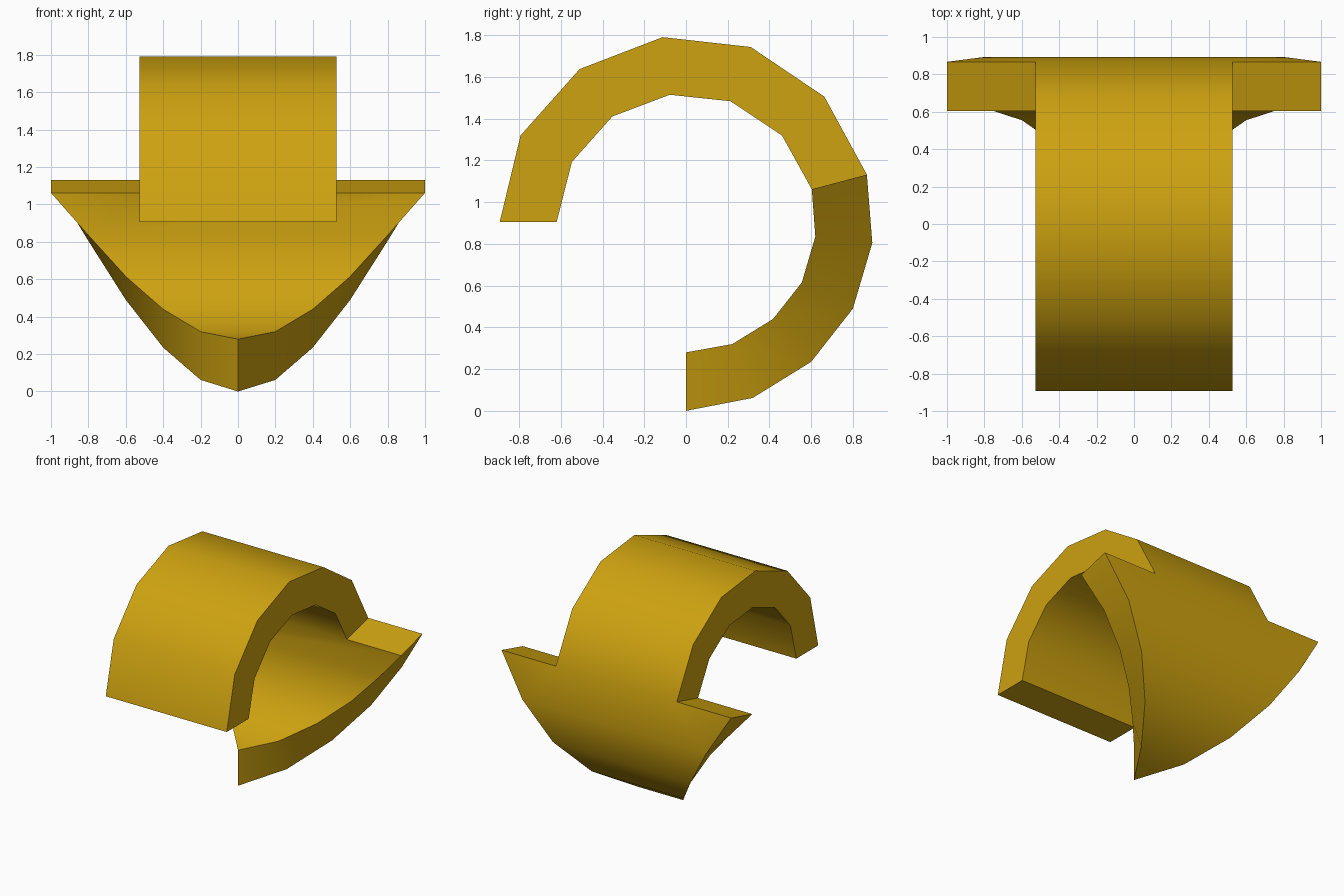
import bpy
import bmesh
import math

cube = bpy.data.objects.get("Cube")
if cube:
    bpy.data.objects.remove(cube, do_unlink=True)

# Gold material
gold = bpy.data.materials.new("gold")
gold.use_nodes = True
colour = (0.61, 0.36, 0.005, 1)
gold.diffuse_color = colour
gold.node_tree.nodes["Principled BSDF"].inputs["Base Color"].default_value = colour

# Side profile (y, z) of the curled band, from shaft end to arrow tip
outer = [(-.893, .905), (-.793, 1.32), (-.51, 1.638), (-.112, 1.791), (.31, 1.744), (.663, 1.506),
         (.867, 1.132), (.893, .805), (.8, .49), (.6, .235), (.32, .062), (0, 0)]
inner = [(-.62, .905), (-.547, 1.193), (-.353, 1.411), (-.078, 1.515), (.213, 1.484), (.46, 1.32),
         (.603, 1.062), (.62, .835), (.555, .615), (.417, .44), (.222, .32), (0, .28)]
SHAFT = 0.527
NECK = 6
LAST = len(outer) - 1

bm = bmesh.new()


def row(profile, i, half):
    y, z = profile[i]
    return [bm.verts.new((x, y, z)) for x in (-half, half)]


# Vertex pairs across the shaft, then across the tapering head
shaft = [[row(p, i, SHAFT) for i in range(NECK + 1)] for p in (outer, inner)]
head = [[row(p, i, (LAST - i) / (LAST - NECK)) for i in range(NECK, LAST)] for p in (outer, inner)]
tip = [bm.verts.new((0, *p[LAST])) for p in (outer, inner)]

# Outer and inner skins
for s, h, t in zip(shaft, head, tip):
    for a, b in zip(s, s[1:]):
        bm.faces.new((a[0], a[1], b[1], b[0]))
    bm.faces.new((h[0][0], s[-1][0], s[-1][1], h[0][1], h[1][1], h[1][0]))
    for a, b in zip(h[1:], h[2:]):
        bm.faces.new((a[0], a[1], b[1], b[0]))
    bm.faces.new((h[-1][0], h[-1][1], t))

# Side walls and barb shoulders
for side in (0, 1):
    for o, n in (shaft, head):
        for i in range(len(o) - 1):
            bm.faces.new((o[i][side], o[i + 1][side], n[i + 1][side], n[i][side]))
    bm.faces.new((head[0][-1][side], tip[0], tip[1], head[1][-1][side]))
    bm.faces.new((shaft[0][-1][side], head[0][0][side], head[1][0][side], shaft[1][-1][side]))

# Flat shaft end
bm.faces.new((*shaft[0][0], *reversed(shaft[1][0])))

bmesh.ops.recalc_face_normals(bm, faces=bm.faces[:])
mesh = bpy.data.meshes.new("curled_arrow")
bm.to_mesh(mesh)
bm.free()
mesh.materials.append(gold)
arrow = bpy.data.objects.new("curled_arrow", mesh)
bpy.context.collection.objects.link(arrow)

# Smooth curve with crisp rims
bpy.ops.object.select_all(action='DESELECT')
arrow.select_set(True)
bpy.context.view_layer.objects.active = arrow
bpy.ops.object.shade_smooth_by_angle(angle=math.radians(40))
